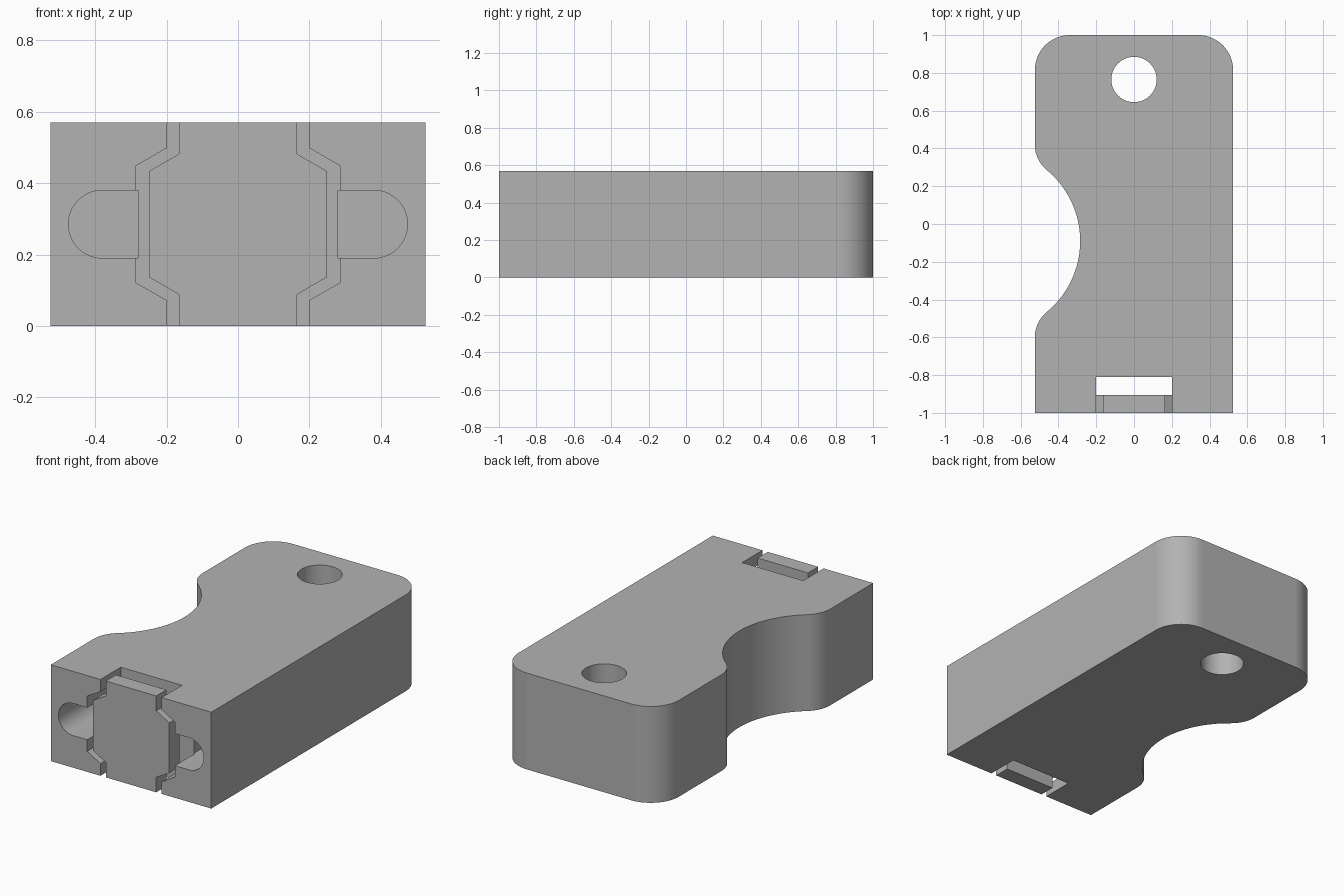
import bpy
import bmesh
from math import sin, cos, radians, atan2, degrees
from mathutils import Vector

if "Cube" in bpy.data.objects:
    bpy.data.objects.remove(bpy.data.objects["Cube"], do_unlink=True)

HALF_W, HEIGHT = 0.525, 0.57

grey = bpy.data.materials.new("plain grey")
grey.use_nodes = True
grey.diffuse_color = (0.45, 0.45, 0.45, 1)
grey.node_tree.nodes["Principled BSDF"].inputs["Base Color"].default_value = (0.45, 0.45, 0.45, 1)


def arc(cx, cy, r, start, end, n=16):
    angles = [radians(start + (end - start) * i / n) for i in range(n + 1)]
    return [(cx + r * cos(a), cy + r * sin(a)) for a in angles]


def prism(name, outline, low, high, axis="Z"):
    """Extrude a 2D outline along Z (outline in x, y) or Y (outline in x, z)."""
    bm = bmesh.new()
    place = (lambda p: (p[0], p[1], low)) if axis == "Z" else (lambda p: (p[0], low, p[1]))
    face = bm.faces.new([bm.verts.new(place(p)) for p in outline])
    made = bmesh.ops.extrude_face_region(bm, geom=[face])
    step = Vector((0, 0, high - low)) if axis == "Z" else Vector((0, high - low, 0))
    bmesh.ops.translate(bm, vec=step, verts=[v for v in made["geom"] if isinstance(v, bmesh.types.BMVert)])
    bmesh.ops.recalc_face_normals(bm, faces=bm.faces)
    mesh = bpy.data.meshes.new(name)
    bm.to_mesh(mesh)
    bm.free()
    mesh.materials.append(grey)
    obj = bpy.data.objects.new(name, mesh)
    bpy.context.collection.objects.link(obj)
    return obj


def activate(obj):
    bpy.ops.object.select_all(action="DESELECT")
    obj.select_set(True)
    bpy.context.view_layer.objects.active = obj


def cut(obj, cutter):
    mod = obj.modifiers.new("cut", "BOOLEAN")
    mod.operation, mod.solver, mod.object = "DIFFERENCE", "EXACT", cutter
    activate(obj)
    bpy.ops.object.modifier_apply(modifier=mod.name)
    bpy.data.objects.remove(cutter, do_unlink=True)


def stepped_outline(narrow, wide, z1, z2, overshoot=0.0):
    """Eight-sided outline, narrow at top and bottom and wide in the middle."""
    right = [(narrow, -overshoot), (narrow, z1), (wide, z2), (wide, HEIGHT - z2),
             (narrow, HEIGHT - z1), (narrow, HEIGHT + overshoot)]
    return right + [(-x, z) for x, z in reversed(right)]


# Body outline with rounded back corners and a filleted side notch
corner = 0.185
notch_x, notch_y, notch_r = -0.773, -0.09, 0.488
fillet_r, fillet_dy = 0.174, 0.51
fillet_x = -HALF_W + fillet_r
lean = degrees(atan2(fillet_dy, fillet_x - notch_x))
outline = [(-HALF_W, -1), (HALF_W, -1)]
outline += arc(HALF_W - corner, 1 - corner, corner, 0, 90)
outline += arc(-HALF_W + corner, 1 - corner, corner, 90, 180)
outline += arc(fillet_x, notch_y + fillet_dy, fillet_r, 180, 180 + lean, 12)
outline += arc(notch_x, notch_y, notch_r, lean, -lean, 36)[1:-1]
outline += arc(fillet_x, notch_y - fillet_dy, fillet_r, 180 - lean, 180, 12)
body = prism("body", outline, 0, HEIGHT)

# Round through hole
cut(body, prism("hole_cutter", arc(0, 0.765, 0.12, 0, 360, 48)[:-1], -0.1, HEIGHT + 0.1))

# Front pocket and the two round-ended side slots
cut(body, prism("pocket_cutter", stepped_outline(0.2, 0.287, 0.072, 0.122, 0.1), -1.1, -0.81, "Y"))
for side in (1, -1):
    slot = [(0.28, 0.19)] + arc(0.38, HEIGHT / 2, 0.095, -90, 90, 24) + [(0.28, 0.38)]
    cut(body, prism("slot_cutter", [(side * x, z) for x, z in slot], -1.1, -0.6, "Y"))

# Loose front plate sitting in the pocket
prism("front_plate", stepped_outline(0.165, 0.25, 0.088, 0.137), -1, -0.905, "Y")

# Smooth curved walls, keep large flat faces flat
activate(body)
bpy.ops.object.shade_smooth_by_angle(angle=radians(30))
for poly in body.data.polygons:
    if poly.area > 0.08:
        poly.use_smooth = False
